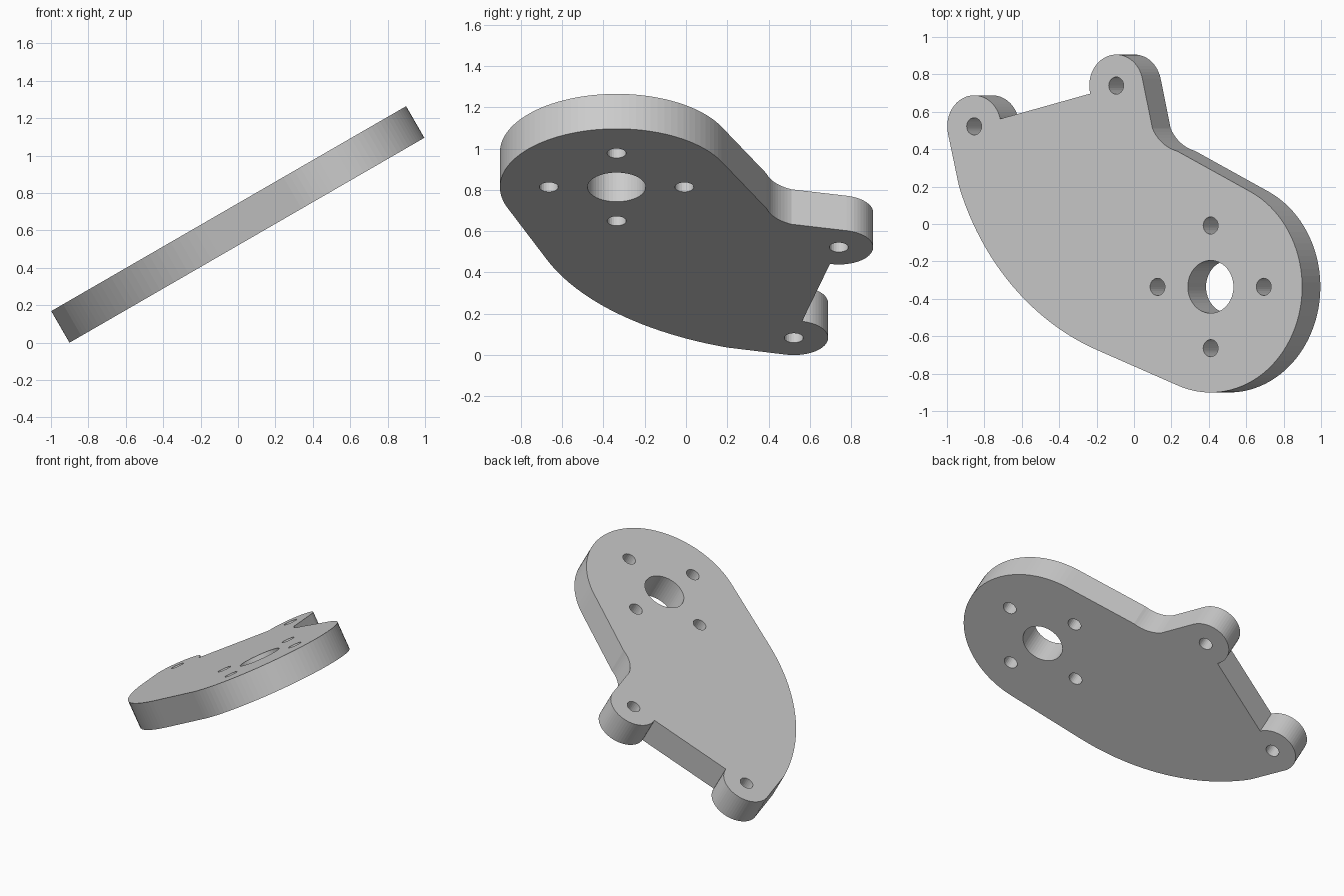
import bpy, bmesh, math
from mathutils import Vector

if "Cube" in bpy.data.objects:
    bpy.data.objects.remove(bpy.data.objects["Cube"])

TILT = math.radians(30)
T = 0.195                      # plate thickness

MAIN = Vector((0.473, -0.336))     # hub end, in the plane of the plate
EAR_A = Vector((-0.110, 0.740))
EAR_B = Vector((-0.987, 0.522))
R_MAIN, R_EAR = 0.565, 0.166


def arc(c, r, a0, a1, n):
    """Points on a circle from angle a0 to a1 in degrees."""
    angles = [math.radians(a0 + (a1 - a0) * i / n) for i in range(n + 1)]
    return [c + r * Vector((math.cos(a), math.sin(a))) for a in angles]


def bow(p, q, turn, n):
    """Circular arc from p to q; positive turn curves counter-clockwise."""
    p, q = Vector(p), Vector(q)
    d = q - p
    h = math.radians(turn) / 2
    c = (p + q) / 2 + Vector((-d.y, d.x)) / (2 * math.tan(h))
    a0 = math.atan2(p.y - c.y, p.x - c.x)
    return arc(c, (p - c).length, math.degrees(a0), math.degrees(a0) + turn, n)


# Outer outline, counter-clockwise
outline = (arc(EAR_B, R_EAR, 14, 194, 28)
           + bow((-1.08, 0.20), (-0.225, -0.675), 50, 24)
           + arc(MAIN, R_MAIN, 250, 424, 48)
           + bow((0.266, 0.39), (0.114, 0.51), -50, 10)
           + arc(EAR_A, R_EAR, 13, 195, 28))

# Holes: centre bore, four bolt holes around it, one per ear
holes = [arc(MAIN, 0.141, 0, 352.5, 47)]
small = arc(MAIN, 0.328, 0, 270, 3) + [EAR_A, EAR_B]
holes += [arc(c, 0.046, 0, 345, 23) for c in small]

# Filled and extruded profile
curve = bpy.data.curves.new("mounting_plate_profile", 'CURVE')
curve.dimensions = '2D'
curve.fill_mode = 'BOTH'
curve.extrude = T / 2
for loop in [outline] + holes:
    s = curve.splines.new('POLY')
    s.points.add(len(loop) - 1)
    for pt, co in zip(s.points, loop):
        pt.co = (co.x, co.y, 0, 1)
    s.use_cyclic_u = True

plate = bpy.data.objects.new("mounting_plate", curve)
bpy.context.collection.objects.link(plate)
bpy.context.view_layer.objects.active = plate
plate.select_set(True)
bpy.ops.object.convert(target='MESH')
plate = bpy.context.object

# Weld the caps to the walls
bm = bmesh.new()
bm.from_mesh(plate.data)
bmesh.ops.remove_doubles(bm, verts=bm.verts, dist=1e-5)
bmesh.ops.recalc_face_normals(bm, faces=bm.faces)
for f in bm.faces:
    f.smooth = False
bm.to_mesh(plate.data)
bm.free()

# Tilt and rest the low edge on the ground
plate.rotation_euler = (0, -TILT, 0)
plate.location = (T / 4, 0, 0.661)
bpy.context.view_layer.update()
plate.location.z -= min((plate.matrix_world @ v.co).z for v in plate.data.vertices)
